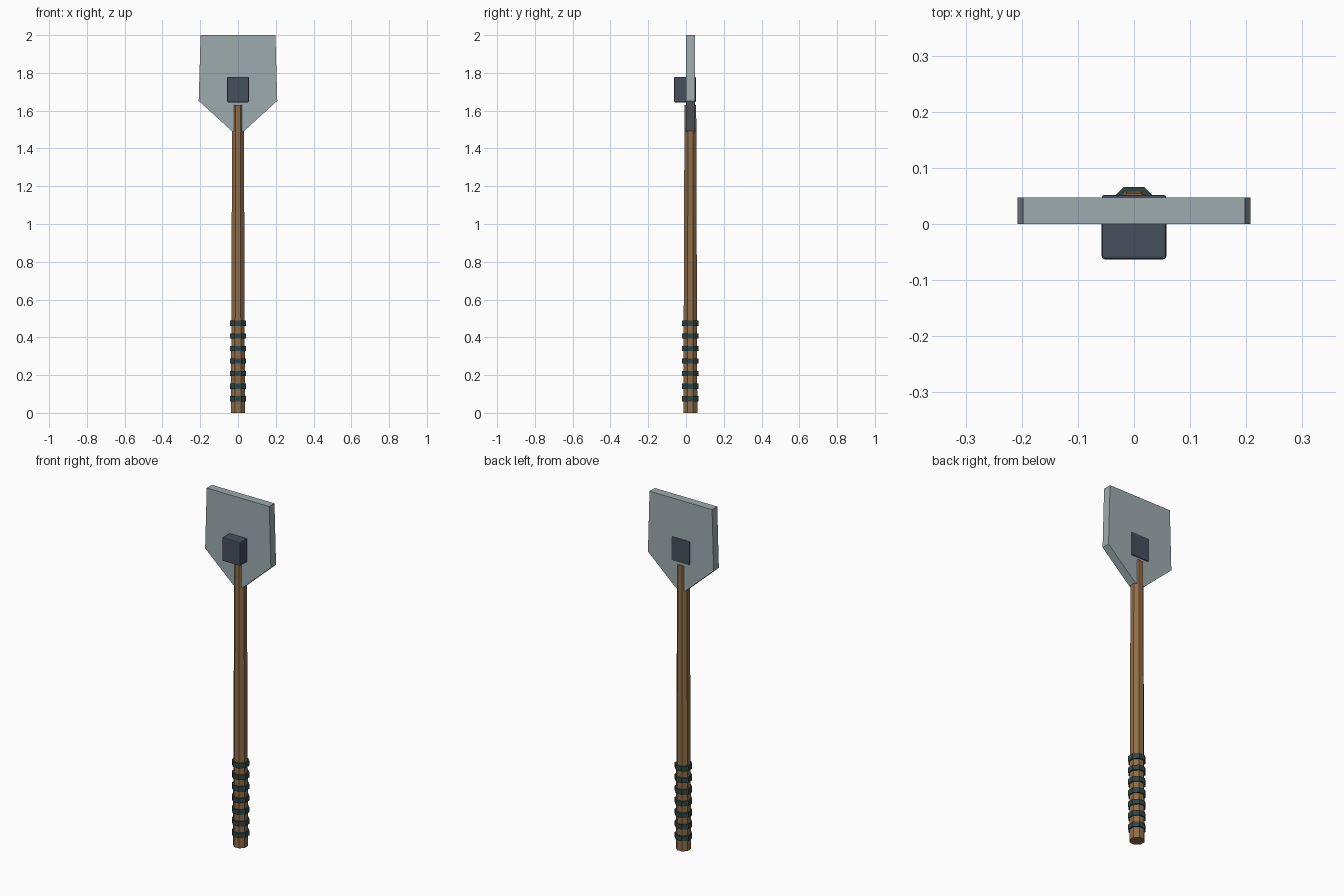
import bpy, bmesh, math

if "Cube" in bpy.data.objects:
    bpy.data.objects.remove(bpy.data.objects["Cube"])

CY = 0.023  # shared depth of the handle axis


def material(name, rgb):
    m = bpy.data.materials.new(name)
    m.diffuse_color = (*rgb, 1)
    m.use_nodes = True
    m.node_tree.nodes["Principled BSDF"].inputs["Base Color"].default_value = m.diffuse_color
    return m


wood = material("wood", (0.28, 0.155, 0.065))
steel = material("steel", (0.34, 0.41, 0.43))
wrap = material("wrap", (0.03, 0.06, 0.06))
iron = material("iron", (0.06, 0.08, 0.11))


def add_object(name, bm, mat):
    bmesh.ops.recalc_face_normals(bm, faces=bm.faces)
    mesh = bpy.data.meshes.new(name)
    bm.to_mesh(mesh)
    bm.free()
    mesh.materials.append(mat)
    ob = bpy.data.objects.new(name, mesh)
    bpy.context.collection.objects.link(ob)
    return ob


def octagon_post(name, z0, z1, a0, a1, mat):
    """Tapered eight-sided post; a0 and a1 are half widths across flats."""
    k = 1 / math.cos(math.pi / 8)
    bm = bmesh.new()
    bmesh.ops.create_cone(bm, cap_ends=True, segments=8, radius1=a0 * k,
                          radius2=a1 * k, depth=z1 - z0)
    # turn so that flats face front, back and sides
    turn = 0 if any(abs(v.co.x) > 1e-4 and abs(abs(v.co.x) - abs(v.co.y)) < 1e-5
                    for v in bm.verts) else None
    if turn == 0:
        c, s = math.cos(math.pi / 8), math.sin(math.pi / 8)
        for v in bm.verts:
            x, y = v.co.x, v.co.y
            v.co.x, v.co.y = c * x - s * y, s * x + c * y
    bmesh.ops.translate(bm, verts=bm.verts, vec=(0, CY, (z0 + z1) / 2))
    return add_object(name, bm, mat)


# Handle and grip bands
octagon_post("handle", 0, 1.63, 0.037, 0.031, wood)
for i in range(7):
    z = 0.075 + i * 0.0665
    octagon_post(f"grip_band_{i + 1}", z - 0.014, z + 0.014, 0.043, 0.043, wrap)

# Flat blade: mirrored profile extruded in depth
half = [(0.03, 1.49), (0.208, 1.652), (0.198, 2.0)]
outline = half + [(-x, z) for x, z in reversed(half)]
bm = bmesh.new()
face = bm.faces.new([bm.verts.new((x, 0, z)) for x, z in outline])
ext = bmesh.ops.extrude_face_region(bm, geom=[face])
bmesh.ops.translate(bm, vec=(0, 0.047, 0),
                    verts=[g for g in ext["geom"] if isinstance(g, bmesh.types.BMVert)])
add_object("blade", bm, steel)

# Mounting block through the blade
bm = bmesh.new()
bmesh.ops.create_cube(bm, size=1)
bmesh.ops.scale(bm, verts=bm.verts, vec=(0.115, 0.115, 0.135))
bmesh.ops.translate(bm, verts=bm.verts, vec=(0, -0.0055, 1.712))
block = add_object("mounting_block", bm, iron)
bev = block.modifiers.new("bevel", "BEVEL")
bev.width = 0.005
bev.segments = 2
